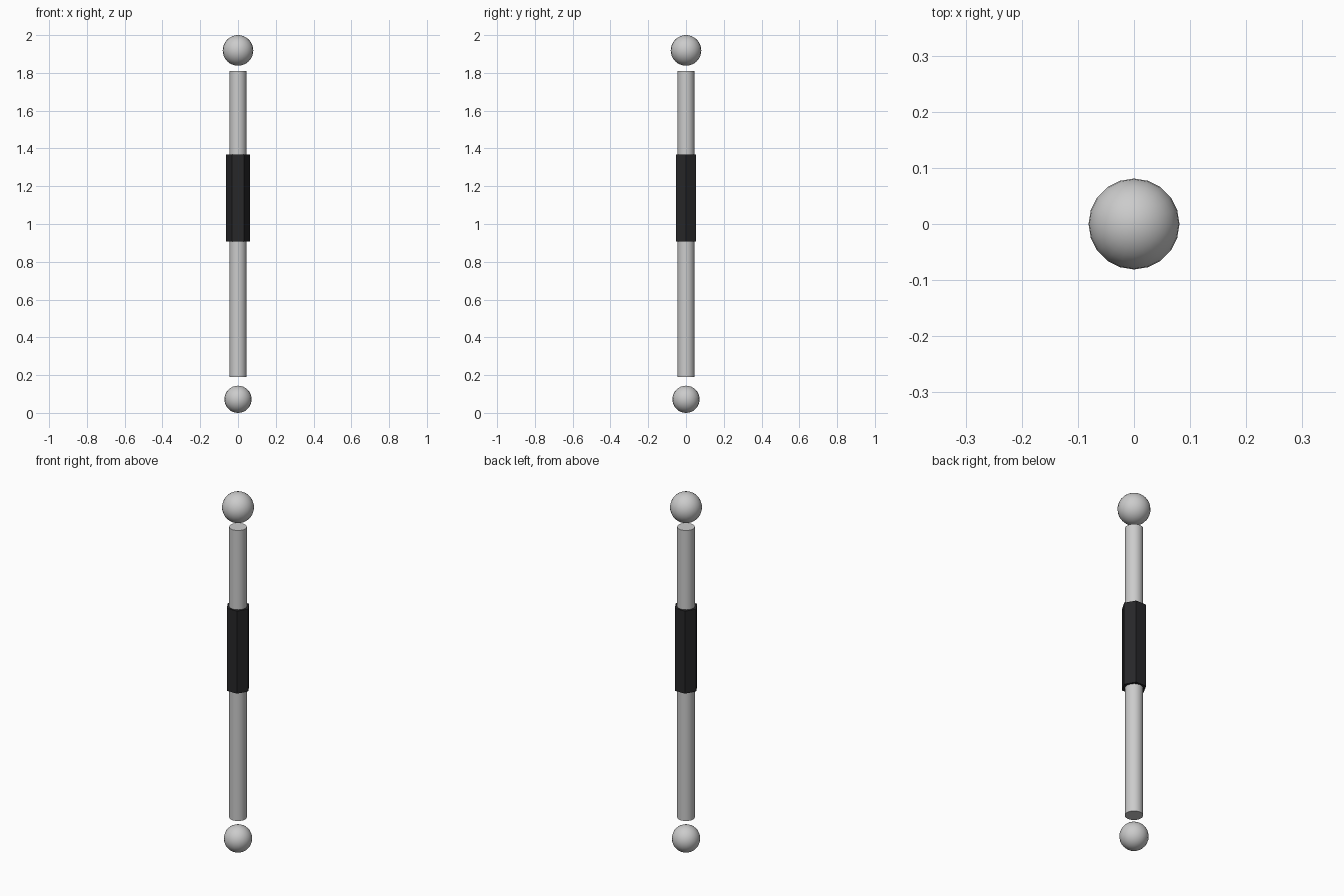
import bpy, math

if "Cube" in bpy.data.objects:
    bpy.data.objects.remove(bpy.data.objects["Cube"])


def finish(name, angle=40):
    ob = bpy.context.object
    ob.name = name
    bpy.ops.object.transform_apply(location=False, rotation=True, scale=True)
    bpy.ops.object.shade_smooth_by_angle(angle=math.radians(angle))
    return ob


def ball(name, r, z):
    bpy.ops.mesh.primitive_uv_sphere_add(segments=20, ring_count=16, radius=r, location=(0, 0, z))
    return finish(name)


def column(name, sides, r, z0, z1, turn=0):
    bpy.ops.mesh.primitive_cylinder_add(vertices=sides, radius=r, depth=z1 - z0,
                                        location=(0, 0, (z0 + z1) / 2), rotation=(0, 0, turn))
    return finish(name)


# floating end balls
ball("top_ball", 0.081, 1.919)
ball("bottom_ball", 0.072, 0.072)

# round shaft
column("shaft", 20, 0.045, 0.19, 1.81)

# hexagonal dark grip, corners on the x axis
grip = column("grip", 6, 0.0625, 0.908, 1.368, math.radians(30))
mat = bpy.data.materials.new("dark_grip")
mat.diffuse_color = (0.02, 0.02, 0.022, 1)
mat.use_nodes = True
mat.node_tree.nodes["Principled BSDF"].inputs["Base Color"].default_value = mat.diffuse_color
grip.data.materials.append(mat)
